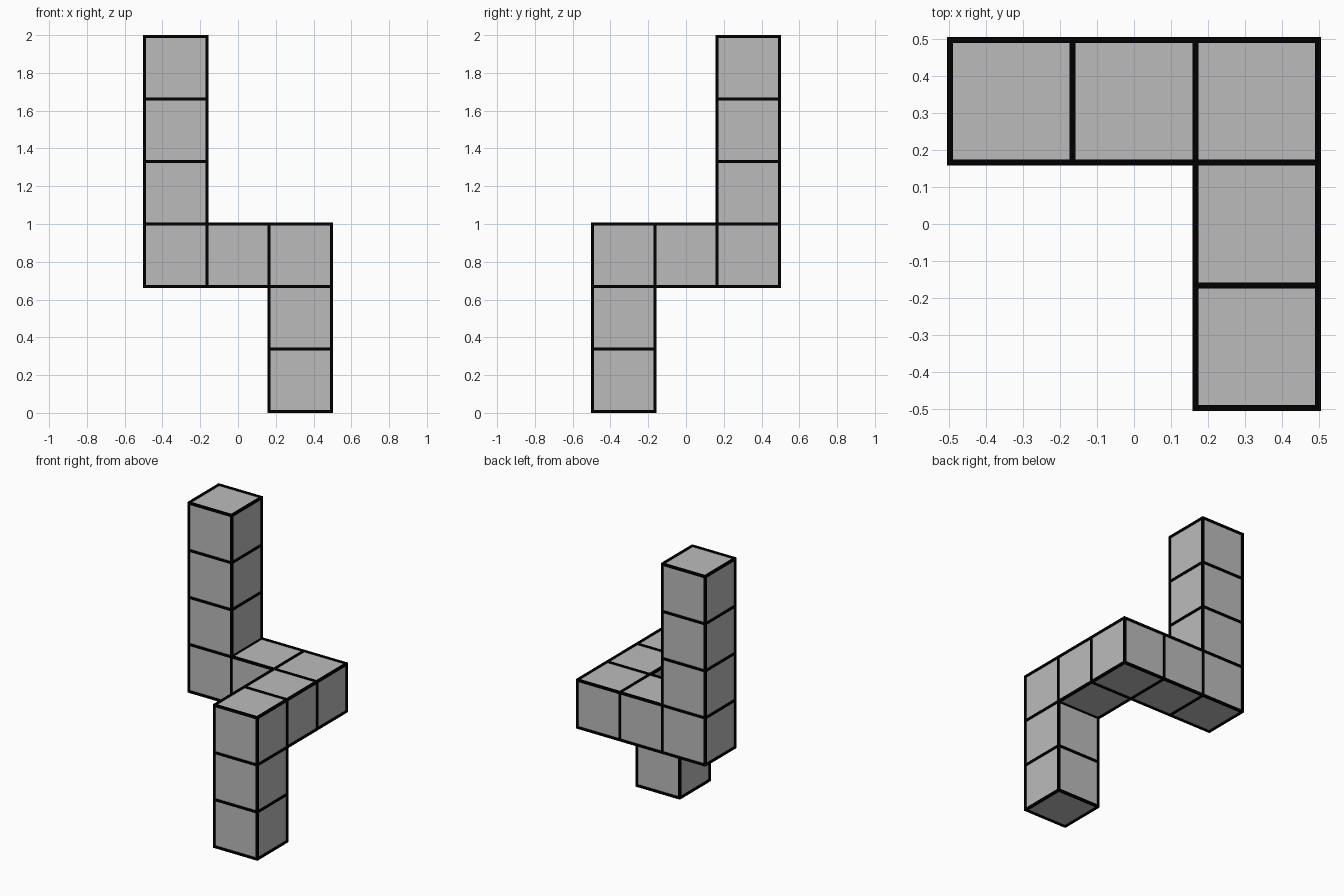
import bpy, bmesh
from itertools import product
from mathutils import Matrix, Vector

default = bpy.data.objects.get("Cube")
if default:
    bpy.data.objects.remove(default, do_unlink=True)

ROD = 0.016                 # thickness of the edge rods
UNIT = (2 - ROD) / 6        # side of one block


def material(name, value):
    mat = bpy.data.materials.new(name)
    mat.use_nodes = True
    colour = (value, value, value, 1)
    mat.diffuse_color = colour
    mat.node_tree.nodes["Principled BSDF"].inputs["Base Color"].default_value = colour
    return mat


def place(cell):
    """Turn a block-grid corner into a position in the scene."""
    return Vector((cell[0] - 1.5, cell[1] - 1.5, cell[2])) * UNIT + Vector((0, 0, ROD / 2))


def add_box(bm, low, high, pad=0):
    a, b = place(low), place(high)
    size = b - a + Vector((pad, pad, pad))
    bmesh.ops.create_cube(bm, size=1, matrix=Matrix.LocRotScale((a + b) / 2, None, size))


def finish(name, bm, mat):
    mesh = bpy.data.meshes.new(name)
    bm.to_mesh(mesh)
    bm.free()
    mesh.materials.append(mat)
    bpy.context.collection.objects.link(bpy.data.objects.new(name, mesh))


grey = material("grey", 0.5)
black = material("black", 0.0)

# Arms of the bent chain, as low and high corners counted in blocks
arms = {
    "upper_column": ((0, 2, 2), (1, 3, 6)),
    "back_arm": ((1, 2, 2), (3, 3, 3)),
    "side_arm": ((2, 0, 2), (3, 2, 3)),
    "lower_column": ((2, 0, 0), (3, 1, 2)),
}

edges = set()
for name, (low, high) in arms.items():
    bm = bmesh.new()
    add_box(bm, low, high)
    finish(name, bm, grey)
    # Gather the twelve edges of every block, shared ones only once
    for cell in ((x, y, z) for x in range(low[0], high[0])
                 for y in range(low[1], high[1]) for z in range(low[2], high[2])):
        for axis in range(3):
            for u in range(2):
                for v in range(2):
                    start = list(cell)
                    start[(axis + 1) % 3] += u
                    start[(axis + 2) % 3] += v
                    edges.add((tuple(start), axis))

# Black rods outlining every block
bm = bmesh.new()
for start, axis in sorted(edges):
    end = list(start)
    end[axis] += 1
    add_box(bm, start, end, ROD)
finish("edge_rods", bm, black)
